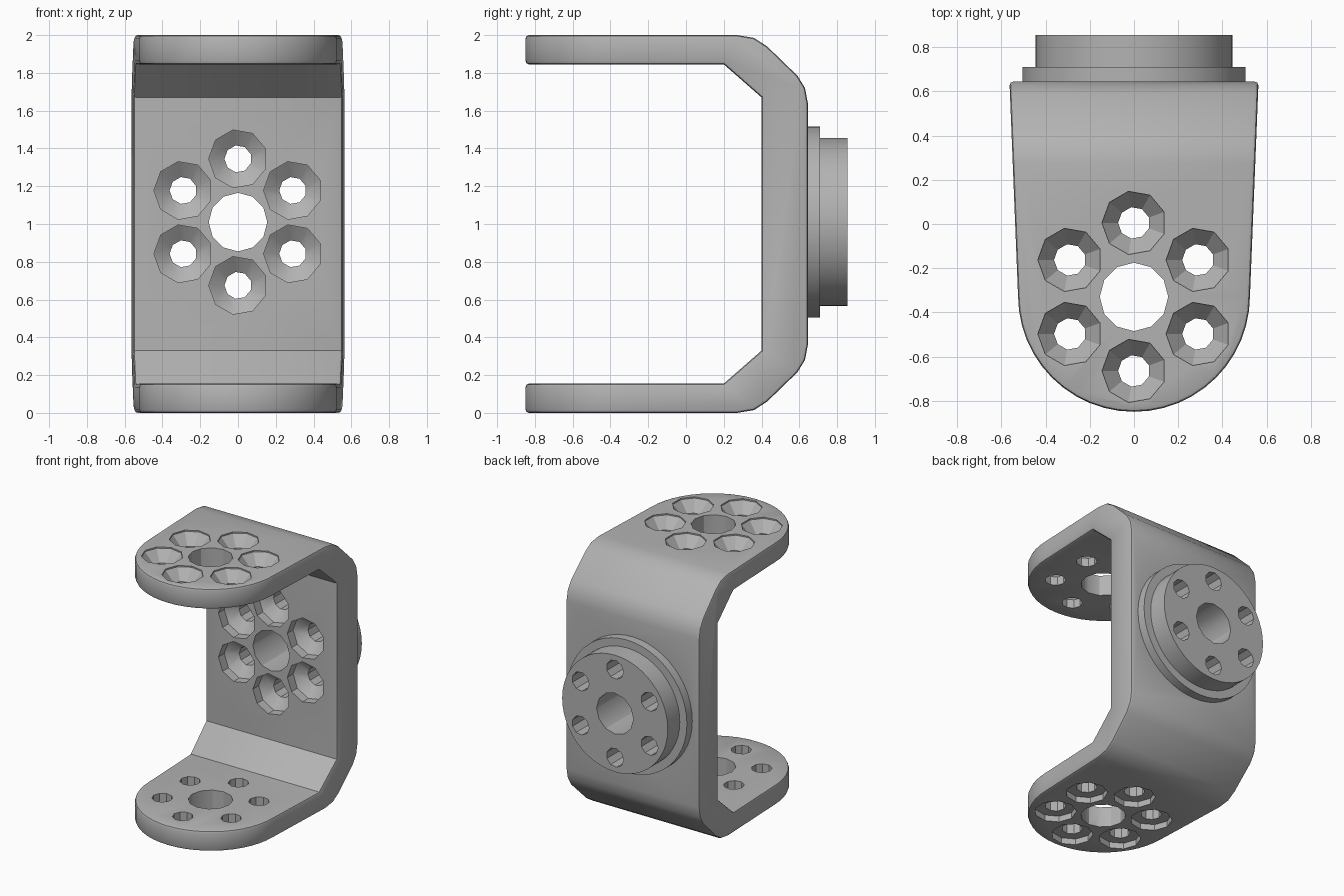
import bpy, bmesh, math
from mathutils import Matrix, Vector

old = bpy.data.objects.get("Cube")
if old:
    bpy.data.objects.remove(old, do_unlink=True)

grey = bpy.data.materials.new("satin grey")
grey.use_nodes = True
grey.diffuse_color = (0.45, 0.45, 0.45, 1)
grey.node_tree.nodes["Principled BSDF"].inputs["Base Color"].default_value = (0.45, 0.45, 0.45, 1)


def make(name, bm):
    bmesh.ops.recalc_face_normals(bm, faces=bm.faces)
    mesh = bpy.data.meshes.new(name)
    bm.to_mesh(mesh)
    bm.free()
    mesh.materials.append(grey)
    ob = bpy.data.objects.new(name, mesh)
    bpy.context.collection.objects.link(ob)
    return ob


def prism(name, points, offset):
    """Extrude a closed outline along an offset vector."""
    bm = bmesh.new()
    face = bm.faces.new([bm.verts.new(p) for p in points])
    new = bmesh.ops.extrude_face_region(bm, geom=[face])["geom"]
    bmesh.ops.translate(bm, vec=offset, verts=[v for v in new if isinstance(v, bmesh.types.BMVert)])
    return make(name, bm)


def turned(name, profile, sides, origin, axis):
    """Solid of revolution from (radius, distance along axis) pairs."""
    bm = bmesh.new()
    rings = [[bm.verts.new((r * math.cos(a), r * math.sin(a), d))
              for a in (2 * math.pi * i / sides for i in range(sides))] for r, d in profile]
    bm.faces.new(rings[0])
    bm.faces.new(rings[-1])
    for low, high in zip(rings, rings[1:]):
        for i in range(sides):
            j = (i + 1) % sides
            bm.faces.new((low[i], low[j], high[j], high[i]))
    turn = Vector(axis).to_track_quat('Z', 'Y').to_matrix().to_4x4()
    bm.transform(Matrix.Translation(origin) @ turn)
    return make(name, bm)


def apply_modifier(ob, mod):
    bpy.context.view_layer.objects.active = ob
    bpy.ops.object.modifier_apply(modifier=mod.name)


def boolean(ob, other, operation):
    mod = ob.modifiers.new(operation, 'BOOLEAN')
    mod.operation, mod.object, mod.solver = operation, other, 'EXACT'
    apply_modifier(ob, mod)
    bpy.data.objects.remove(other, do_unlink=True)


# Bracket: C-shaped side profile, mirrored about mid height
outer = [(-1, 2), (0.27, 2), (0.36, 1.985), (0.43, 1.94), (0.59, 1.785), (0.63, 1.72), (0.645, 1.64)]
inner = [(0.4, 1.67), (0.2, 1.845), (-1, 1.845)]
flip = lambda pts: [(y, 2 - z) for y, z in reversed(pts)]
profile = outer + flip(outer) + flip(inner) + inner
bracket = prism("bracket", [(-0.7, y, z) for y, z in profile], (1.4, 0, 0))

# Tapered plan with rounded front ends
arc = [(0.525 * math.cos(a), -0.325 - 0.525 * math.sin(a))
       for a in (math.pi * i / 24 for i in range(25))]
plan = [(-0.57, 0.8), (0.57, 0.8)] + arc
boolean(bracket, prism("plan_cutter", [(x, y, -0.2) for x, y in plan], (0, 0, 2.4)), 'INTERSECT')

# Softened rims
bevel = bracket.modifiers.new("rim", 'BEVEL')
bevel.width, bevel.segments = 0.018, 2
bevel.limit_method, bevel.angle_limit = 'ANGLE', math.radians(60)
apply_modifier(bracket, bevel)

# Stepped boss on the back
boss = turned("boss", [(0.505, 0.6), (0.505, 0.71), (0.445, 0.71), (0.445, 0.855)], 48, (0, 0, 1.01), (0, 1, 0))
boolean(bracket, boss, 'UNION')


def drill(origin, axis, up, length, recess):
    """Central bore with a ring of six recessed screw holes; axis points into the metal."""
    boolean(bracket, turned("bore", [(0.155, -0.2), (0.155, length)], 12, origin, axis), 'DIFFERENCE')
    for k in range(6):
        a = math.radians(30 + 60 * k)
        spot = Vector(origin) + 0.335 * (Vector((math.cos(a), 0, 0)) + Vector(up) * math.sin(a))
        hole = turned("hole", recess + [(0.072, length)], 9, spot, axis)
        boolean(bracket, hole, 'DIFFERENCE')


cone = [(0.145, -0.05), (0.145, 0.01), (0.072, 0.09)]
bore = [(0.145, -0.05), (0.145, 0.045), (0.072, 0.045)]
deep = [(0.155, -0.05), (0.155, 0.07), (0.072, 0.13)]
drill((0, -0.33, 2), (0, 0, -1), (0, 1, 0), 0.3, cone)
drill((0, -0.33, 0), (0, 0, 1), (0, 1, 0), 0.3, bore)
drill((0, 0.4, 1.01), (0, 1, 0), (0, 0, 1), 0.6, deep)

bpy.ops.object.select_all(action='DESELECT')
bracket.select_set(True)
bpy.context.view_layer.objects.active = bracket
bpy.ops.object.shade_smooth_by_angle(angle=math.radians(30))
